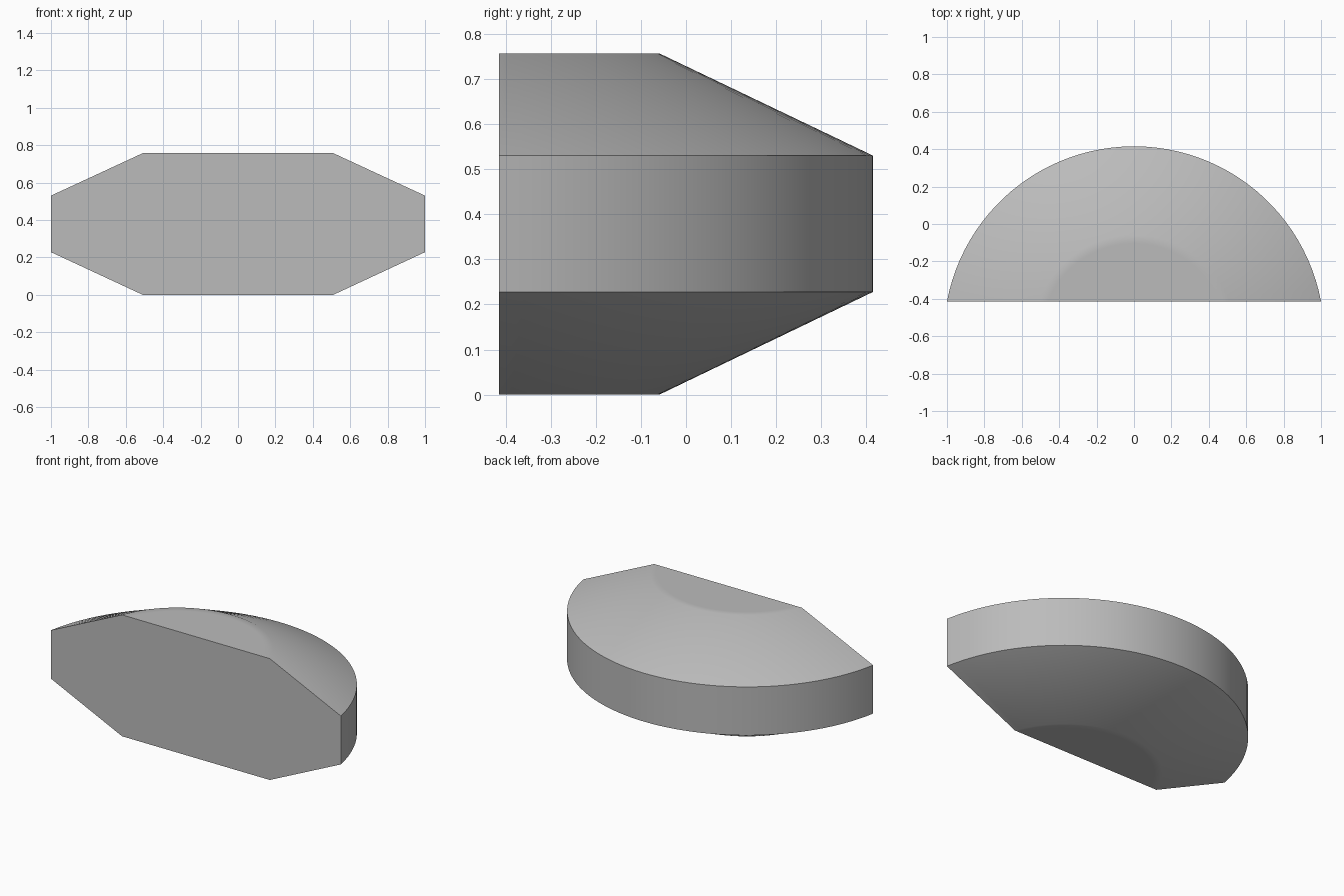
import bpy, bmesh, math

cube = bpy.data.objects.get("Cube")
if cube:
    bpy.data.objects.remove(cube, do_unlink=True)

CENTRE_Y, FRONT_Y = -0.602, -0.415
SEGMENTS = 48
# Rings of the bevelled drum: radius, height
PROFILE = [(0.50, 0), (0.543, 0), (1.0174, 0.228),
           (1.0174, 0.53), (0.543, 0.757), (0.50, 0.757)]

grey = bpy.data.materials.new("plain grey")
grey.use_nodes = True
colour = (0.5, 0.5, 0.5, 1)
grey.diffuse_color = colour
grey.node_tree.nodes["Principled BSDF"].inputs["Base Color"].default_value = colour


def arc(bm, radius, z):
    """Arc of vertices that starts and ends on the flat front."""
    start = math.asin((FRONT_Y - CENTRE_Y) / radius)
    verts = []
    for i in range(SEGMENTS + 1):
        a = start + (math.pi - 2 * start) * i / SEGMENTS
        verts.append(bm.verts.new((radius * math.cos(a),
                                   CENTRE_Y + radius * math.sin(a), z)))
    return verts


# Curved wall, sloping shoulders and rims
bm = bmesh.new()
rings = [arc(bm, r, z) for r, z in PROFILE]
for low, high in zip(rings, rings[1:]):
    for i in range(SEGMENTS):
        bm.faces.new((low[i], low[i + 1], high[i + 1], high[i]))

# Flat bottom, top and front
bm.faces.new(rings[0])
bm.faces.new(rings[-1])
bm.faces.new([r[0] for r in rings] + [r[-1] for r in reversed(rings)])
bmesh.ops.recalc_face_normals(bm, faces=bm.faces)

mesh = bpy.data.meshes.new("half_drum")
bm.to_mesh(mesh)
bm.free()
mesh.materials.append(grey)
body = bpy.data.objects.new("half_drum", mesh)
bpy.context.collection.objects.link(body)

# Smooth shading with crisp wall and front edges
bpy.ops.object.select_all(action='DESELECT')
body.select_set(True)
bpy.context.view_layer.objects.active = body
bpy.ops.object.shade_smooth_by_angle(angle=math.radians(30))
